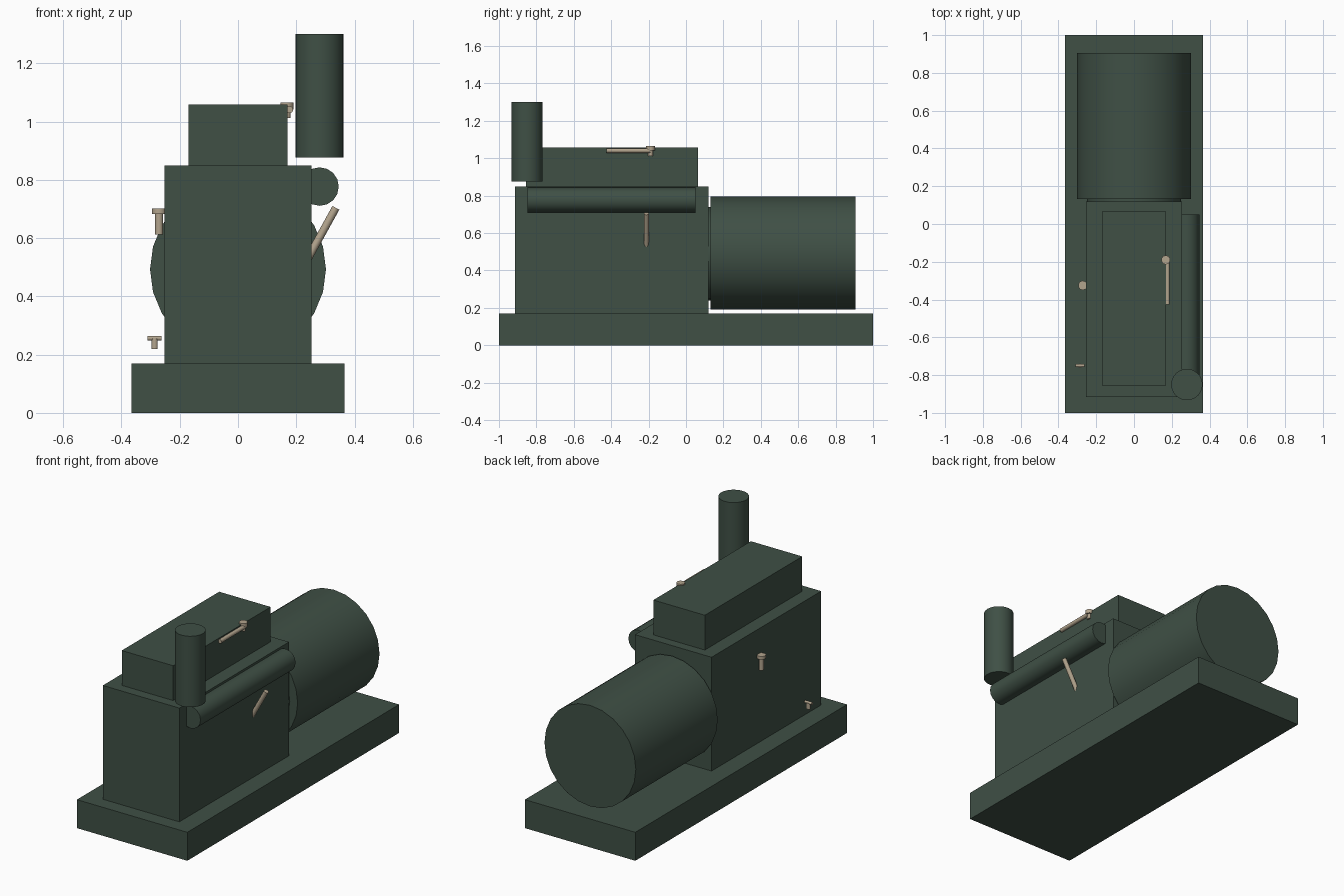
import bpy
import math
from mathutils import Vector

default = bpy.data.objects.get("Cube")
if default:
    bpy.data.objects.remove(default, do_unlink=True)


def make_material(name, rgb):
    mat = bpy.data.materials.new(name)
    mat.use_nodes = True
    colour = (*rgb, 1.0)
    mat.diffuse_color = colour
    mat.node_tree.nodes["Principled BSDF"].inputs["Base Color"].default_value = colour
    return mat


GREEN = make_material("dark green paint", (0.05, 0.08, 0.06))
TAN = make_material("tan metal", (0.45, 0.375, 0.27))


def box(name, half_x, y0, y1, z0, z1, mat=GREEN):
    bpy.ops.mesh.primitive_cube_add(size=1, location=(0, (y0 + y1) / 2, (z0 + z1) / 2))
    ob = bpy.context.object
    ob.name = name
    ob.scale = (2 * half_x, y1 - y0, z1 - z0)
    bpy.ops.object.transform_apply(location=False, rotation=False, scale=True)
    ob.data.materials.append(mat)
    return ob


def rod(name, start, end, radius, sides=12, mat=GREEN):
    """Cylinder running from start to end."""
    a, b = Vector(start), Vector(end)
    bpy.ops.mesh.primitive_cylinder_add(
        vertices=sides, radius=radius, depth=(b - a).length, location=(a + b) / 2)
    ob = bpy.context.object
    ob.name = name
    ob.rotation_euler = (b - a).to_track_quat("Z", "Y").to_euler()
    ob.data.materials.append(mat)
    bpy.ops.object.shade_smooth_by_angle(angle=math.radians(40))
    return ob


def capped_stem(name, x, y, z0, z_cap, z1, stem_r, cap_r):
    """Upright stem with a wider round cap."""
    rod(name + "_stem", (x, y, z0), (x, y, z_cap), stem_r, 10, TAN)
    rod(name + "_cap", (x, y, z_cap), (x, y, z1), cap_r, 10, TAN)


# Skid base, engine block and cylinder head cover
box("skid_base", 0.365, -1.0, 1.0, 0.0, 0.17)
box("engine_block", 0.253, -0.915, 0.12, 0.17, 0.85)
box("head_cover", 0.17, -0.855, 0.065, 0.85, 1.058)

# Generator drum and its coupling disc
rod("coupling_disc", (0, 0.08, 0.49), (0, 0.135, 0.49), 0.25, 24)
rod("generator_drum", (0, 0.132, 0.493), (0, 0.905, 0.493), 0.302, 24)

# Exhaust manifold and stack
rod("exhaust_manifold", (0.28, -0.848, 0.777), (0.28, 0.05, 0.777), 0.066, 16)
rod("exhaust_stack", (0.28, -0.85, 0.876), (0.28, -0.85, 1.3), 0.083, 24)

# Throttle rod and pivot beside the head cover
rod("throttle_rod", (0.177, -0.425, 1.041), (0.177, -0.19, 1.041), 0.012, 12, TAN)
capped_stem("throttle_pivot", 0.168, -0.19, 1.013, 1.042, 1.066, 0.013, 0.024)

# Slanted dipstick
rod("dipstick", (0.24, -0.212, 0.53), (0.336, -0.212, 0.704), 0.0135, 12, TAN)

# Oil filler
capped_stem("oil_filler", -0.271, -0.325, 0.612, 0.682, 0.701, 0.014, 0.025)

# Drain valve with a cross handle
rod("drain_stem", (-0.286, -0.75, 0.22), (-0.286, -0.75, 0.256), 0.011, 10, TAN)
rod("drain_handle", (-0.31, -0.75, 0.256), (-0.262, -0.75, 0.256), 0.008, 10, TAN)
